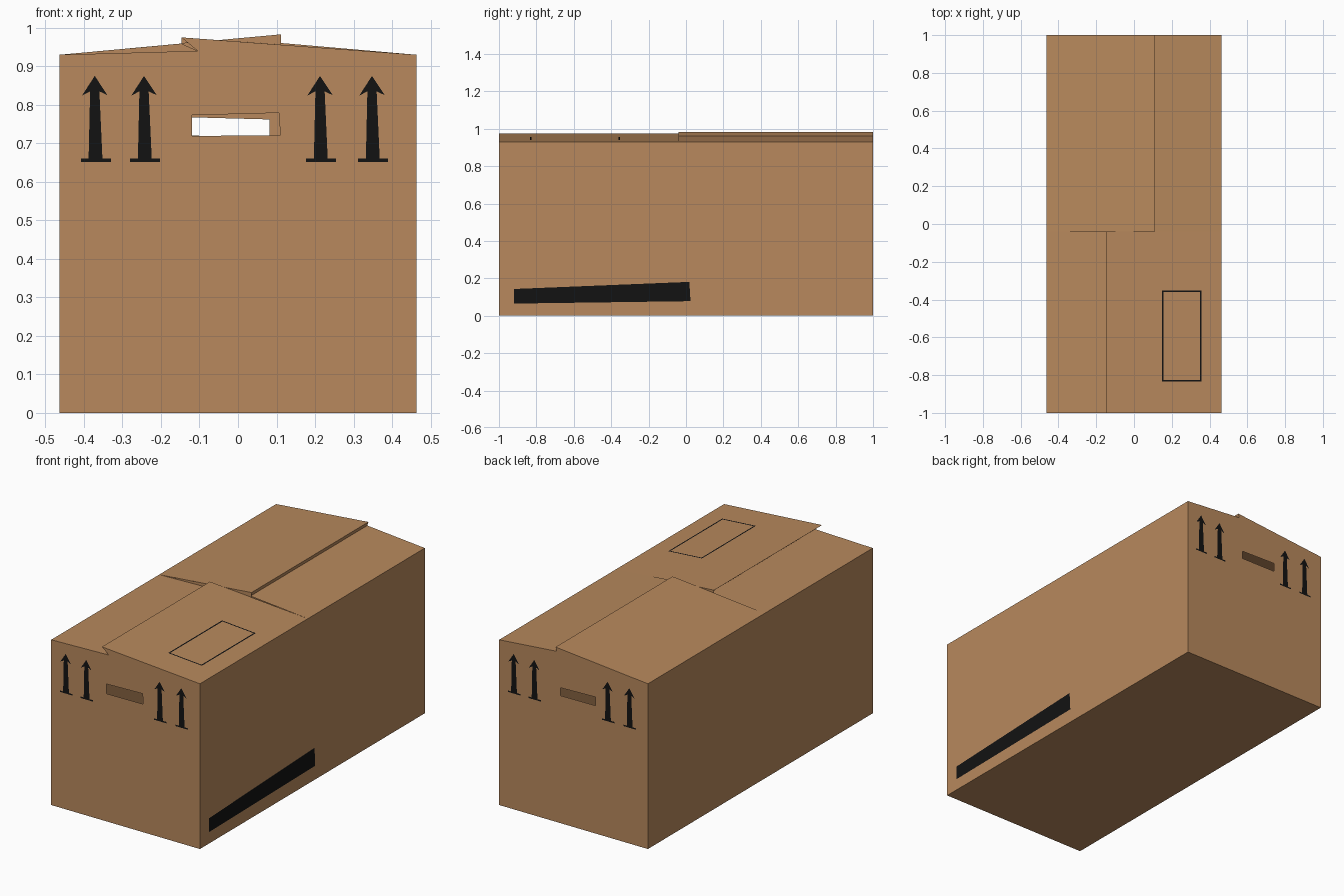
import bpy, bmesh
from mathutils import Vector

if "Cube" in bpy.data.objects:
    bpy.data.objects.remove(bpy.data.objects["Cube"])

W, L, H = 0.463, 1.0, 0.93      # half width, half length, wall height
SPLIT = -0.04                   # where front and rear flap pairs meet


def material(name, rgb):
    m = bpy.data.materials.new(name)
    m.diffuse_color = (*rgb, 1)
    m.use_nodes = True
    m.node_tree.nodes["Principled BSDF"].inputs["Base Color"].default_value = m.diffuse_color
    return m


CARD = material("cardboard", (0.479, 0.25, 0.109))
INK = material("black_print", (0.006, 0.006, 0.006))


def add_object(name, bm, mat):
    me = bpy.data.meshes.new(name)
    bm.to_mesh(me)
    bm.free()
    me.materials.append(mat)
    ob = bpy.data.objects.new(name, me)
    bpy.context.collection.objects.link(ob)
    return ob


def sheets(name, polys, normal, mat):
    """Flat polygons, each turned to face along normal."""
    bm = bmesh.new()
    for poly in polys:
        f = bm.faces.new([bm.verts.new(p) for p in poly])
        f.normal_update()
        if f.normal.dot(Vector(normal)) < 0:
            f.normal_flip()
    return add_object(name, bm, mat)


def end_wall(name, outline, hole, y):
    """End panel in x/z with a hand hole cut through it."""
    bm = bmesh.new()
    edges = []
    for loop in (outline, hole):
        vs = [bm.verts.new((x, y, z)) for x, z in loop]
        edges += [bm.edges.new((vs[i - 1], vs[i])) for i in range(len(vs))]
    bmesh.ops.triangle_fill(bm, use_beauty=True, edges=edges, normal=(0, y, 0))
    for f in bm.faces:
        f.normal_update()
        if f.normal.y * y < 0:
            f.normal_flip()
    add_object(name, bm, CARD)


def strip(name, a, b, y0, y1, normal):
    """Sheet running along y between two x/z points."""
    return sheets(name, [[(a[0], y0, a[1]), (b[0], y0, b[1]),
                          (b[0], y1, b[1]), (a[0], y1, a[1])]], normal, CARD)


# Base and long side walls
strip("base", (-W, 0), (W, 0), -L, L, (0, 0, -1))
for side, s in (("left", -1), ("right", 1)):
    strip(side + "_wall", (s * W, 0), (s * W, H), -L, L, (s, 0, 0))

# Flap profiles across the box: edge, left flap end, right flap end, edge
FRONT = [(-W, H), (-0.105, 0.94), (-0.147, 0.975), (W, H)]
REAR = [(-W, H), (0.112, 0.983), (0.105, 0.961), (W, H)]
for end, prof, y0, y1, lip_n in (("front", FRONT, -L, SPLIT, (-1, 0, -0.5)),
                                 ("rear", REAR, SPLIT, L, (1, 0, 0))):
    strip(end + "_left_flap", prof[0], prof[1], y0, y1, (0, 0, 1))
    strip(end + "_flap_lip", prof[1], prof[2], y0, y1, lip_n)
    strip(end + "_right_flap", prof[2], prof[3], y0, y1, (0, 0, 1))

# Small steps where the two flap pairs meet
sheets("rear_flap_step", [[(x, SPLIT, z) for x, z in tri] for tri in (
    [(-W, H), (-0.105, 0.94), (-0.147, 0.959)],
    [(-0.051, 0.968), (0.112, 0.983), (0.112, 0.956)])], (0, -1, 0), CARD)
sheets("front_flap_step", [[(-0.147, SPLIT, 0.975), (-0.147, SPLIT, 0.959),
                            (-0.051, SPLIT, 0.968)]], (0, 1, 0), CARD)

# End walls with hand holes
hole = [(-0.12, 0.719), (0.11, 0.721), (0.106, 0.779), (-0.119, 0.773)]
rear_hole = [(-0.138, 0.72), (0.082, 0.718), (0.082, 0.762), (-0.138, 0.768)]
end_wall("front_wall", [(-W, 0)] + FRONT + [(W, 0)], hole, -L)
end_wall("rear_wall", [(-W, 0)] + REAR + [(W, 0)], rear_hole, L)

# Printed "this way up" arrows on both ends
ARROW_POLYS = (
    [(-0.036, 0.652), (0.042, 0.652), (0.042, 0.66), (-0.036, 0.66)],
    [(-0.016, 0.66), (0.02, 0.66), (0.012, 0.835), (-0.012, 0.835)],
    [(-0.033, 0.824), (-0.012, 0.835), (0.012, 0.835), (0.033, 0.825), (0, 0.875)])
for end, s in (("front", 1), ("rear", -1)):
    for i, cx in enumerate((-0.372, -0.244, 0.213, 0.348)):
        sheets(f"{end}_arrow_{i + 1}",
               [[(s * (cx + x), -s * (L + 0.001), z) for x, z in p] for p in ARROW_POLYS],
               (0, -s, 0), INK)

# Black stripe low on the right wall
sheets("side_stripe", [[(W + 0.001, y, z) for y, z in (
    (-0.92, 0.065), (0.024, 0.078), (0.018, 0.181), (-0.92, 0.143))]], (1, 0, 0), INK)


# Label outline on the front right flap
def on_flap(x, y):
    return (x, y, 0.9662 - 0.0737 * x)


x0, x1, y0, y1, t = 0.148, 0.358, -0.833, -0.353, 0.008
outer = [(x0, y0), (x1, y0), (x1, y1), (x0, y1)]
inner = [(x0 + t, y0 + t), (x1 - t, y0 + t), (x1 - t, y1 - t), (x0 + t, y1 - t)]
sheets("label_outline", [[on_flap(*p) for p in (outer[i - 1], outer[i], inner[i], inner[i - 1])]
                         for i in range(4)], (0, 0, 1), INK)
